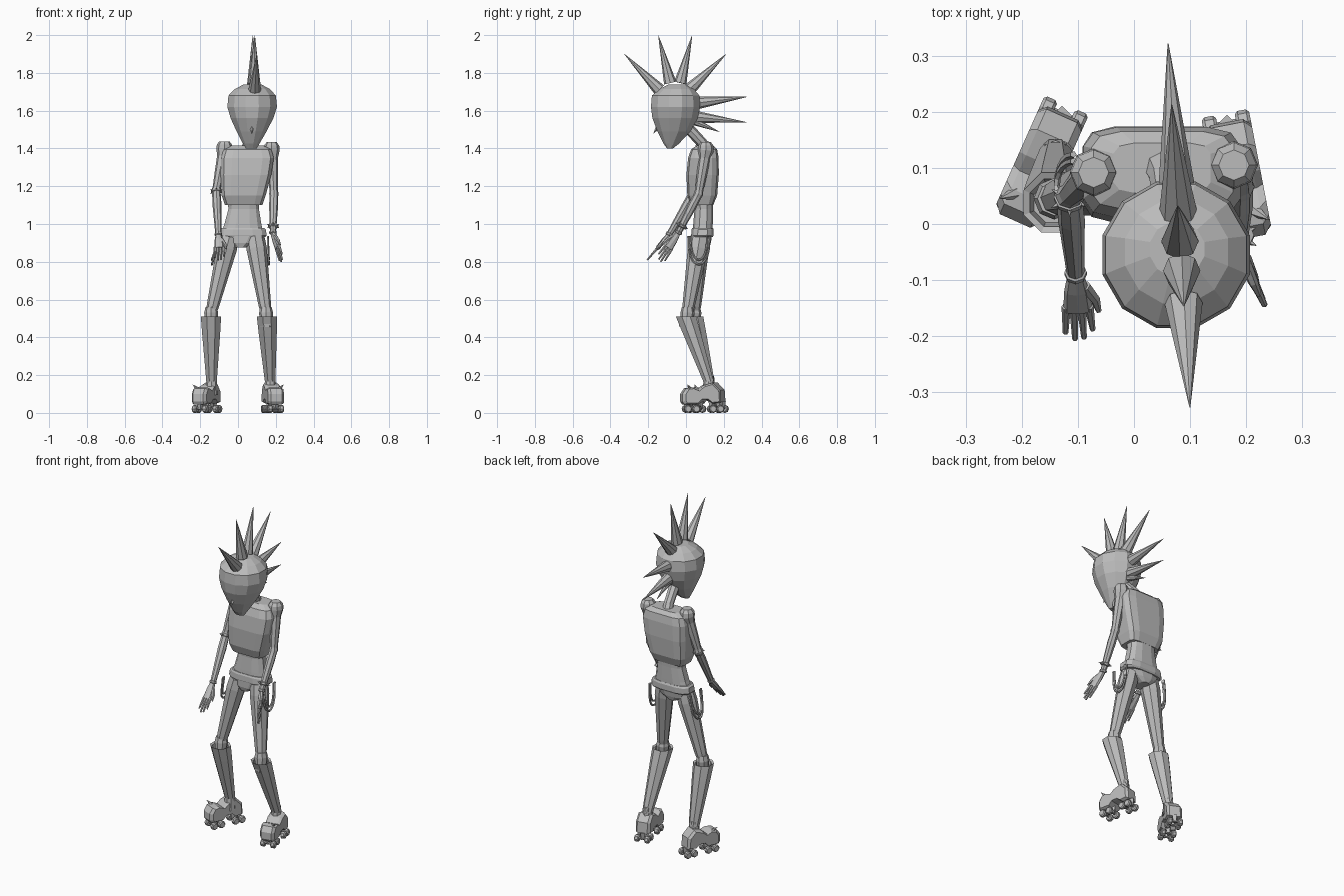
import bpy, bmesh
from math import pi, sin, cos, radians, copysign
from mathutils import Vector, Matrix

cube = bpy.data.objects.get("Cube")
if cube:
    bpy.data.objects.remove(cube)

grey = bpy.data.materials.new("plain grey")
grey.use_nodes = True
grey.diffuse_color = (.5, .5, .5, 1)
grey.node_tree.nodes["Principled BSDF"].inputs["Base Color"].default_value = grey.diffuse_color

UP = Vector((0, 0, 1))
SIDEWAYS = Vector((1, 0, 0))
FORWARD = Vector((0, -1, 0))


def skin(name, loops):
    """Join loops of points into one capped surface."""
    bm = bmesh.new()
    rows = [[bm.verts.new(point) for point in loop] for loop in loops]
    for lower, upper in zip(rows, rows[1:]):
        for i in range(len(lower)):
            j = (i + 1) % len(lower)
            bm.faces.new((lower[i], lower[j], upper[j], upper[i]))
    bm.faces.new(rows[0])
    bm.faces.new(rows[-1])
    bmesh.ops.recalc_face_normals(bm, faces=bm.faces)
    mesh = bpy.data.meshes.new(name)
    bm.to_mesh(mesh)
    bm.free()
    mesh.materials.append(grey)
    bpy.context.collection.objects.link(bpy.data.objects.new(name, mesh))


def ring(centre, u, v, sides, square=1, turn=0):
    """Loop around a centre with half-axes u and v; square below one makes it boxy."""
    def bend(value):
        return copysign(abs(value) ** square, value)
    angles = [2 * pi * (i + turn) / sides for i in range(sides)]
    return [centre + u * bend(cos(angle)) + v * bend(sin(angle)) for angle in angles]


def stack(name, rings, sides=12, square=1):
    """Horizontal rings given as x, y, z, half width, half depth."""
    skin(name, [ring(Vector((x, y, z)), SIDEWAYS * wide, FORWARD * deep, sides, square, .5)
                for x, y, z, wide, deep in rings])


def limb(name, points, radii, sides=8):
    """Tapered tube through points."""
    points = [Vector(point) for point in points]
    loops = []
    for i, point in enumerate(points):
        along = (points[min(i + 1, len(points) - 1)] - points[max(i - 1, 0)]).normalized()
        v = along.cross(SIDEWAYS if abs(along.x) < .8 else FORWARD).normalized()
        loops.append(ring(point, v.cross(along) * radii[i], v * radii[i], sides))
    skin(name, loops)


def spike(name, base, tip, radius, sides=8):
    limb(name, [base, tip], [radius, radius / 40], sides)


def drum(name, centre, axis, radius, half, sides=8):
    """Short cylinder with chamfered rims."""
    limb(name, [centre + axis * half * t for t in (-1, -.6, .6, 1)],
         [radius * t for t in (.75, 1, 1, .75)], sides)


# Head, nose and neck
stack("head", [(.07, -.085, 1.4, .03, .016), (.07, -.078, 1.425, .045, .042),
               (.072, -.064, 1.49, .082, .09), (.074, -.058, 1.56, .117, .124),
               (.075, -.055, 1.62, .136, .135), (.075, -.055, 1.68, .13, .13),
               (.076, -.05, 1.715, .095, .095), (.077, -.045, 1.738, .05, .05)])
spike("nose", (.073, -.13, 1.54), (.073, -.172, 1.48), .022, 4)
limb("neck", [(.045, .115, 1.37), (.055, .085, 1.43), (.068, 0, 1.52)], [.036, .028, .03])

# Fan of hair spikes around the crown: tip angle, base angle, tip distance
for tip_angle, base_angle, reach in ((136, 140, .375), (104, 104, .37), (76, 76, .37), (44, 44, .375),
                                     (5, 0, .38), (-15, -40, .39), (-33, -50, .28)):
    def fan(angle, distance):
        y = distance * cos(radians(angle)) - .057
        return .08 - .06 * y, y, 1.64 + distance * sin(radians(angle))
    spike("hair_spike", fan(base_angle, .11), fan(tip_angle, reach), reach * .09)

# Torso, belt and pelvis
stack("chest", [(.03, .085, 1.1, .1, .06), (.03, .086, 1.15, .118, .08),
                (.042, .088, 1.26, .136, .087), (.05, .092, 1.35, .142, .082),
                (.05, .096, 1.395, .128, .07), (.05, .1, 1.415, .088, .045)], square=.42)
stack("waist", [(.022, .088, .95, .115, .054), (.026, .09, 1, .1, .053),
                (.03, .094, 1.08, .083, .05), (.03, .092, 1.15, .088, .055)], square=.75)
stack("belt", [(.025, .086, .93, .12, .056), (.025, .087, .94, .13, .061),
               (.025, .088, .97, .125, .06), (.025, .088, .98, .115, .055)], square=.65)
stack("pelvis", [(.012, .08, .875, .03, .045), (.015, .08, .9, .085, .053),
                 (.025, .084, .95, .118, .057)], square=.8)

# Legs and flared boot shafts: hip, knee, boot top, ankle
LEGS = {"right": ((-.045, .073, .93), (-.142, .045, .53), (-.143, .038, .51), (-.14, .123, .165)),
        "left": ((.09, .073, .93), (.148, .008, .53), (.153, 0, .51), (.17, .12, .165))}
for side, joints in LEGS.items():
    hip, knee, top, ankle = (Vector(joint) for joint in joints)
    limb(f"{side}_thigh", [hip, hip.lerp(knee, .15), hip.lerp(knee, .9), knee],
         [.05, .054, .033, .028])
    limb(f"{side}_knee", [knee + UP * .03, knee, top - UP * .06], [.03, .037, .03])
    rim = top - UP * .005
    shaft = ((ankle, .03), (ankle.lerp(top, .75), .052), (top, .058), (rim, .046),
             (rim - UP * .05, .038))
    stack(f"{side}_boot_shaft", [(*centre, radius, radius) for centre, radius in shaft], 8)
    limb(f"{side}_ankle", [ankle + UP * .03, ankle - UP * .07], [.026, .033])

# Roller skates: side outline (forward, height) extruded and turned outwards
SHOE = [(.12, .06), (.12, .1), (.1, .13), (.07, .135), (.035, .12), (.005, .145), (-.045, .16),
        (-.085, .12), (-.09, .055), (-.045, .05), (-.02, .07), (.02, .07), (.045, .045), (.11, .045)]
for side, centre, angle, outer in (("right", (-.163, .115, 0), -.42, -1),
                                   ("left", (.182, .093, 0), .19, 1)):
    place = Matrix.Translation(centre) @ Matrix.Rotation(angle, 4, "Z")
    across = place.to_3x3() @ SIDEWAYS

    def at(x, forward, z):
        return place @ Vector((x, -forward, z))

    def slab(x, scale):
        return [at(x, f * scale, .09 + (z - .09) * scale) for f, z in SHOE]

    skin(f"{side}_skate_shoe", [slab(-.043, .86), slab(-.03, 1), slab(.03, 1), slab(.043, .86)])
    spike(f"{side}_toe_spike", at(outer * .02, .075, .125), at(outer * .042, .095, .15), .013, 6)
    for f in (.09, .045, -.045, -.085):
        drum(f"{side}_axle", at(0, f, .025), across, .008, .035, 6)
        limb(f"{side}_axle_mount", [at(0, f, .02), at(0, f, .06)], [.012, .018], 4)
        for x in (-.03, .03):
            drum(f"{side}_wheel", at(x, f, .021), across, .021, .013)

# Arms: shoulder, elbow, wrist, fingertips
ARMS = {"right": ((-.072, .092, 1.395), (-.115, .05, 1.18), (-.104, -.088, .945), (-.097, -.205, .81)),
        "left": ((.178, .105, 1.39), (.19, .067, 1.16), (.185, -.04, .955), (.232, -.14, .805))}
for side, joints in ARMS.items():
    shoulder, elbow, wrist, tip = (Vector(joint) for joint in joints)
    limb(f"{side}_shoulder", [shoulder + UP * .043, shoulder + UP * .025, shoulder,
                              shoulder.lerp(elbow, .2)], [.027, .04, .043, .03])
    limb(f"{side}_upper_arm", [shoulder, shoulder.lerp(elbow, .5), elbow], [.033, .028, .021])
    limb(f"{side}_elbow", [elbow.lerp(shoulder, .1), elbow, elbow.lerp(wrist, .1)],
         [.021, .025, .022])
    limb(f"{side}_forearm", [elbow, elbow.lerp(wrist, .3), wrist], [.022, .024, .016])
    drum(f"{side}_wrist_cuff", wrist, (wrist - elbow).normalized(), .02, .008)

    # Palm, fingers and thumb
    hand = tip - wrist
    across = SIDEWAYS if side == "right" else Vector((.25, -.7, .6))
    across = (across - across.project(hand)).normalized()
    normal = hand.normalized().cross(across)
    skin(f"{side}_palm", [ring(wrist + hand * f, across * wide, normal * deep, 8, .8)
                          for f, wide, deep in ((0, .014, .013), (.25, .022, .014), (.55, .026, .011))])
    for n, reach in enumerate((.9, 1, .98, .86)):
        offset = across * (n - 1.5) * .0135
        limb(f"{side}_finger", [wrist + hand * .5 + offset, wrist + hand * reach + offset * 1.2],
             [.0085, .005], 6)
    root = wrist + hand * .2 + across * .015
    limb(f"{side}_thumb", [root, root + hand * .2 + across * .017, root + hand * .38 + across * .022],
         [.011, .009, .005], 6)

# Studded bands on the left wrist and right elbow
for name, side, along in (("wrist_band", "left", .83), ("elbow_band", "right", .03)):
    elbow, wrist = Vector(ARMS[side][1]), Vector(ARMS[side][2])
    centre, axis = elbow.lerp(wrist, along), (wrist - elbow).normalized()
    drum(name, centre, axis, .028, .009)
    start = axis.cross(SIDEWAYS).normalized()
    for i in range(6):
        out = Matrix.Rotation(i * pi / 3, 3, axis) @ start
        spike(f"{name}_stud", centre + out * .022, centre + out * .038, .006, 5)

# Hanging straps on both hips
for side, x, lean in (("right", -.108, -.03), ("left", .158, .005)):
    for half, drop in ((.056, .15), (.044, .125)):
        swing = [pi * i / 10 for i in range(11)]
        limb(f"{side}_hip_strap", [(x + lean * sin(a), .068 - half * cos(a),
                                    .935 - drop * abs(sin(a)) ** .7) for a in swing],
             [.006] * len(swing), 5)
